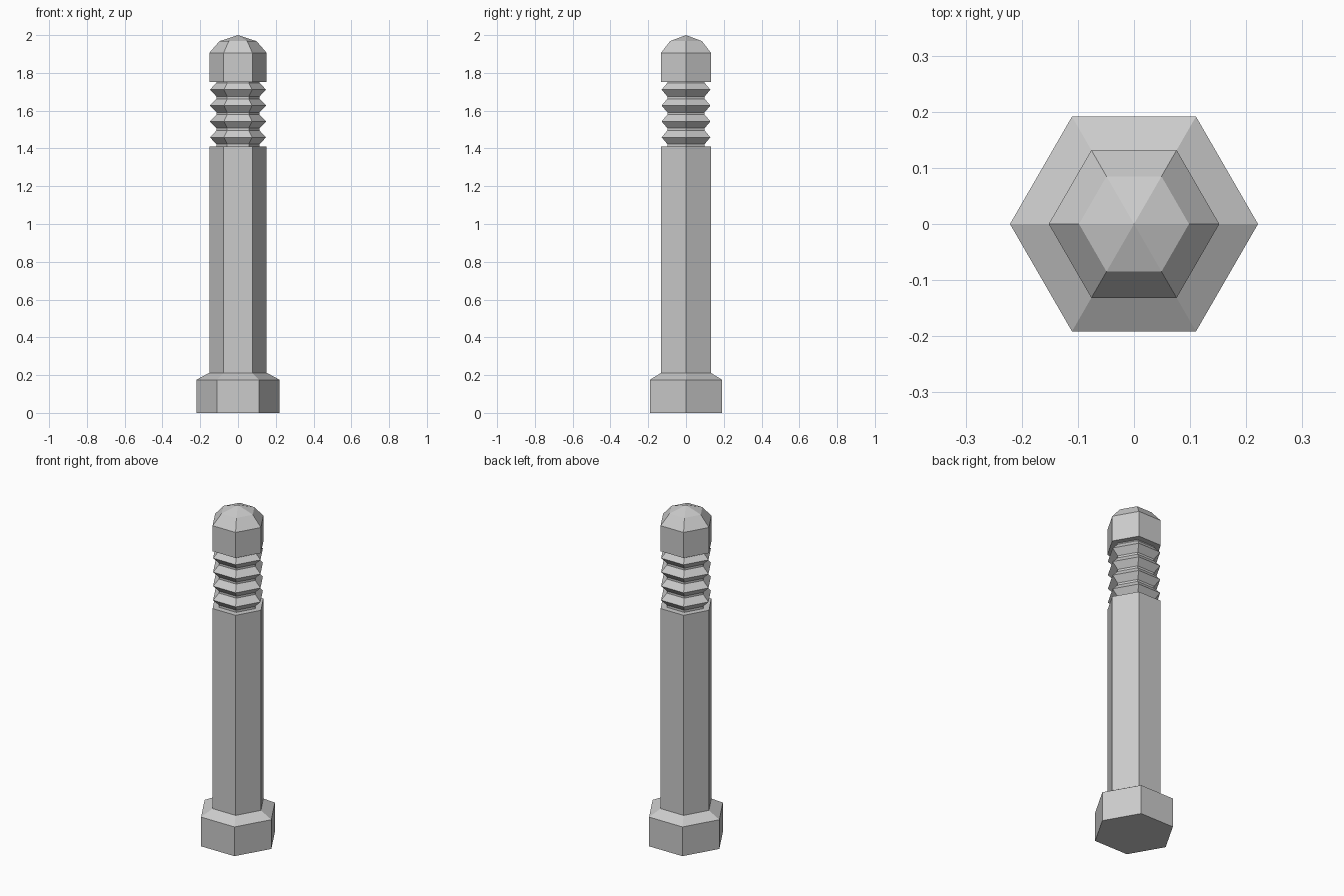
import bpy, bmesh
from math import cos, sin, pi

if "Cube" in bpy.data.objects:
    bpy.data.objects.remove(bpy.data.objects["Cube"])

SIDES = 6


def lathe(name, profile):
    """Revolve (radius, z) points into a closed six-sided solid; radius 0 makes a point."""
    bm = bmesh.new()
    rings = []
    for r, z in profile:
        if r == 0:
            rings.append([bm.verts.new((0, 0, z))] * SIDES)
        else:
            rings.append([bm.verts.new((r * cos(2 * pi * i / SIDES), r * sin(2 * pi * i / SIDES), z))
                          for i in range(SIDES)])
    for a, b in zip(rings, rings[1:]):
        for i in range(SIDES):
            j = (i + 1) % SIDES
            bm.faces.new(list(dict.fromkeys((a[i], a[j], b[j], b[i]))))
    for ring in (rings[0], rings[-1]):
        if len(set(ring)) == SIDES:
            bm.faces.new(ring)
    bmesh.ops.recalc_face_normals(bm, faces=bm.faces)
    mesh = bpy.data.meshes.new(name)
    bm.to_mesh(mesh)
    bm.free()
    obj = bpy.data.objects.new(name, mesh)
    bpy.context.collection.objects.link(obj)
    return obj


BODY, CORE, RIDGE = 0.152, 0.114, 0.149

# One continuous profile: flared foot, long shaft
profile = [(0.221, 0), (0.221, 0.175), (BODY, 0.212), (BODY, 1.41), (CORE, 1.41)]

# Ribbed neck: four sharp ridges on a narrow core
for k in range(4):
    z = 1.459 + 0.084 * k
    profile += [(CORE, z - 0.036), (RIDGE, z), (CORE, z + 0.036)]

# Cap with a faceted dome
profile += [(CORE, 1.753), (BODY, 1.753), (BODY, 1.906), (0.098, 1.968), (0, 2.0)]

lathe("ribbed_post", profile)
